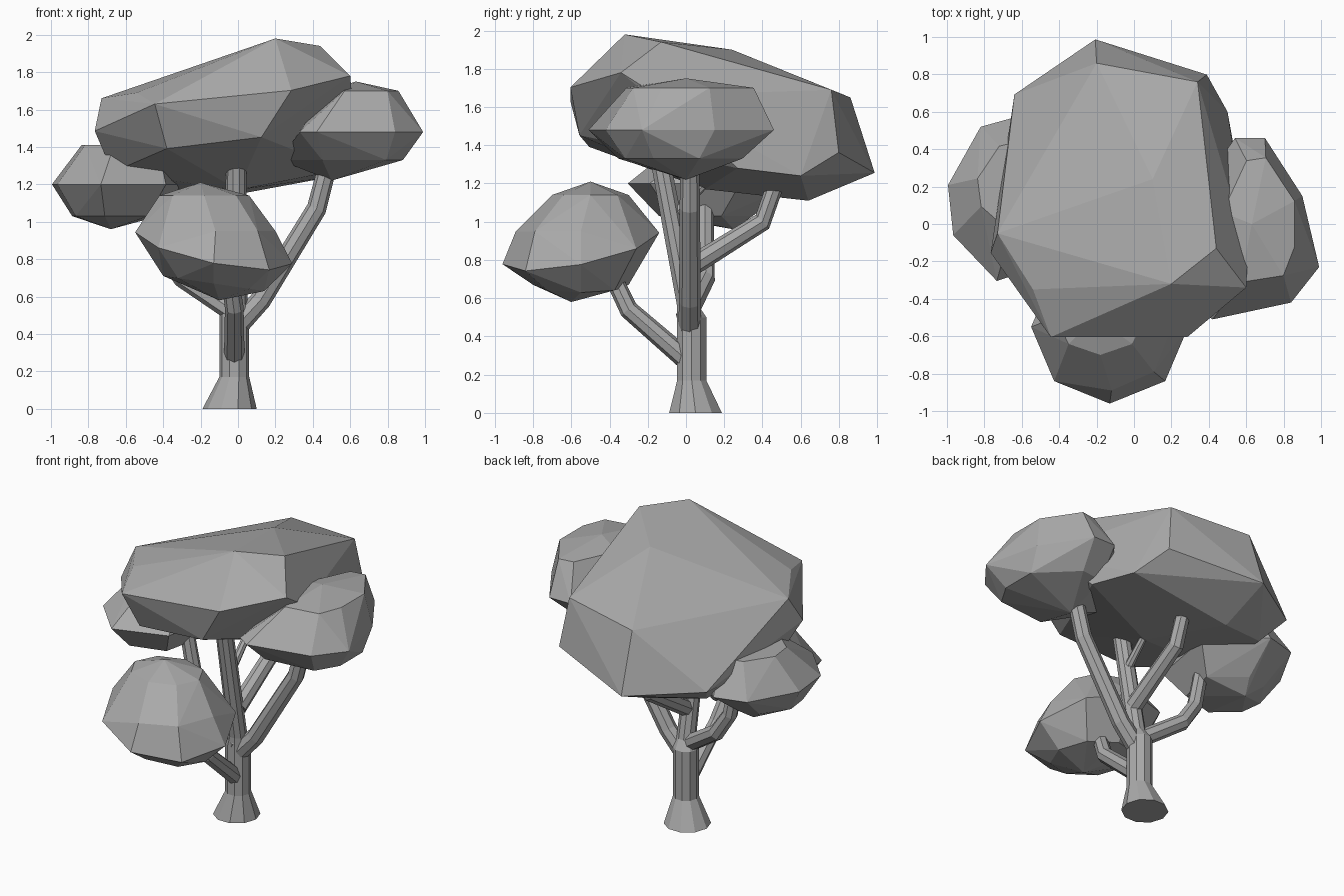
import bpy, bmesh
from math import cos, sin, radians
from mathutils import Vector

cube = bpy.data.objects.get("Cube")
if cube:
    bpy.data.objects.remove(cube, do_unlink=True)

grey = bpy.data.materials.new("plain_grey")
grey.use_nodes = True
shade = 0.4
colour = (shade, shade, shade, 1)
grey.diffuse_color = colour
grey.node_tree.nodes["Principled BSDF"].inputs["Base Color"].default_value = colour


def finish(name, bm):
    bmesh.ops.recalc_face_normals(bm, faces=bm.faces)
    mesh = bpy.data.meshes.new(name)
    bm.to_mesh(mesh)
    bm.free()
    mesh.materials.append(grey)
    obj = bpy.data.objects.new(name, mesh)
    bpy.context.collection.objects.link(obj)
    return obj


def even(sides):
    return [360 * k / sides for k in range(sides)]


def ring(bearings, centre, wide, deep, tilt_x=0, tilt_y=0):
    """Corners on a tilted ellipse, one at each bearing in degrees."""
    corners = []
    for bearing in bearings:
        x = wide * cos(radians(bearing))
        y = deep * sin(radians(bearing))
        corners.append(Vector(centre) + Vector((x, y, x * tilt_x + y * tilt_y)))
    return corners


def foliage(name, *layers):
    """Faceted clump: convex hull around its layers of corners."""
    bm = bmesh.new()
    for layer in layers:
        for corner in layer:
            bm.verts.new(corner)
    hull = bmesh.ops.convex_hull(bm, input=bm.verts)
    inner = {item for item in hull["geom_interior"] if isinstance(item, bmesh.types.BMVert)}
    bmesh.ops.delete(bm, geom=list(inner), context="VERTS")
    bmesh.ops.dissolve_limit(bm, angle_limit=radians(5), verts=bm.verts, edges=bm.edges)
    return finish(name, bm)


def skin(name, loops):
    """Closed faceted tube through loops of equal length."""
    bm = bmesh.new()
    loops = [[bm.verts.new(point) for point in loop] for loop in loops]
    for low, high in zip(loops, loops[1:]):
        for k in range(len(low)):
            bm.faces.new((low[k - 1], low[k], high[k], high[k - 1]))
    bm.faces.new(loops[0])
    bm.faces.new(loops[-1])
    return finish(name, bm)


def branch(name, *path, thick=0.055, thin=0.045):
    """Tapering eight-sided limb that follows a bent path."""
    path = [Vector(point) for point in path]
    last = len(path) - 1
    loops = []
    for i, point in enumerate(path):
        along = path[min(i + 1, last)] - path[max(i - 1, 0)]
        turn = Vector((0, 0, 1)).rotation_difference(along)
        radius = thick + (thin - thick) * i / last
        loops.append([point + turn @ corner for corner in ring(even(8), (0, 0, 0), radius, radius)])
    return skin(name, loops)


# Trunk: flared foot, straight stem, slimmer upper stem leaning forward
skin("trunk", [ring(even(10), centre, radius, radius) for centre, radius in (
    ((-.045, .05, 0), .145),
    ((-.02, .03, .17), .08),
    ((-.02, .03, .5), .08),
    ((-.01, .01, .56), .06),
    ((-.01, -.13, 1.3), .055))])

# Branches
branch("front_branch", (-.02, 0, .28), (-.02, -.3, .54), (-.05, -.4, .75))
branch("left_branch", (0, .02, .45), (.12, .02, .58), (.42, .02, 1.07), (.48, .02, 1.3), thick=.06, thin=.05)
branch("right_branch", (0, 0, .5), (-.3, .1, .7), (-.4, .1, .85), (-.45, .1, 1.1))
branch("back_branch", (0, 0, .75), (0, .4, 1), (0, .47, 1.2))
branch("twig", (0, -.1, 1), (0, .05, 1.15), (0, .15, 1.25), thick=.03, thin=.02)

# Top canopy, sloping down towards the back and the right
crown = [(-.73, -.05, 1.66), (-.54, -.35, 1.69), (.2, -.32, 1.98), (.44, -.13, 1.94),
         (.1, .24, 1.9), (.45, .24, 1.74), (.34, .76, 1.69), (-.2, .86, 1.65)]
right_rim = [(.6, -.34, 1.78), (.61, -.15, 1.66), (.56, .27, 1.28), (.5, .6, 1.24)]
underside = [(0, .1, 1.17), (-.2, .64, 1.11)]
foliage("top_canopy", crown, right_rim, underside,
        ring((50, 100, 140, 200, 240, 300), (-.08, .14, 1.48), wide=.73, deep=.86, tilt_x=.1, tilt_y=-.25),
        ring((140, 190, 240, 290), (-.08, .1, 1.3), wide=.6, deep=.7, tilt_x=.1, tilt_y=-.2))

# Clump on the left side, with a skewed belly
belly = ((.99, -.23), (.9, .15), (.7, .46), (.54, .46), (.33, -.45), (.42, -.51), (.84, -.42))
around = (20, 80, 110, 170, 240, 310, 340)
foliage("left_clump",
        ring(around, (.67, 0, 1.7), wide=.2, deep=.36),
        [(x, y, 1.48) for x, y in belly],
        ring(around, (.6, -.05, 1.33), wide=.3, deep=.35),
        [(.63, 0, 1.75), (.5, 0, 1.22), (.22, 0, 1.33)])

# Clump on the right side
around = (20, 85, 120, 170, 205, 255, 315)
foliage("right_clump",
        ring(around, (-.6, .2, 1.41), wide=.24, deep=.25),
        ring(around, (-.64, .13, 1.2), wide=.36, deep=.45),
        ring(around, (-.65, .1, 1.03), wide=.24, deep=.25),
        [(-.68, .25, .96)])

# Low clump at the front
around = even(8)
foliage("front_clump",
        ring(around, (-.18, -.5, 1.14), wide=.24, deep=.2),
        ring(around, (-.12, -.55, .95), wide=.32, deep=.34),
        ring(around, (-.13, -.55, .86), wide=.42, deep=.41, tilt_x=-.2, tilt_y=.2),
        ring(around, (-.13, -.55, .67), wide=.27, deep=.25, tilt_x=-.15),
        [(-.2, -.5, 1.21), (-.1, -.6, .58)])
